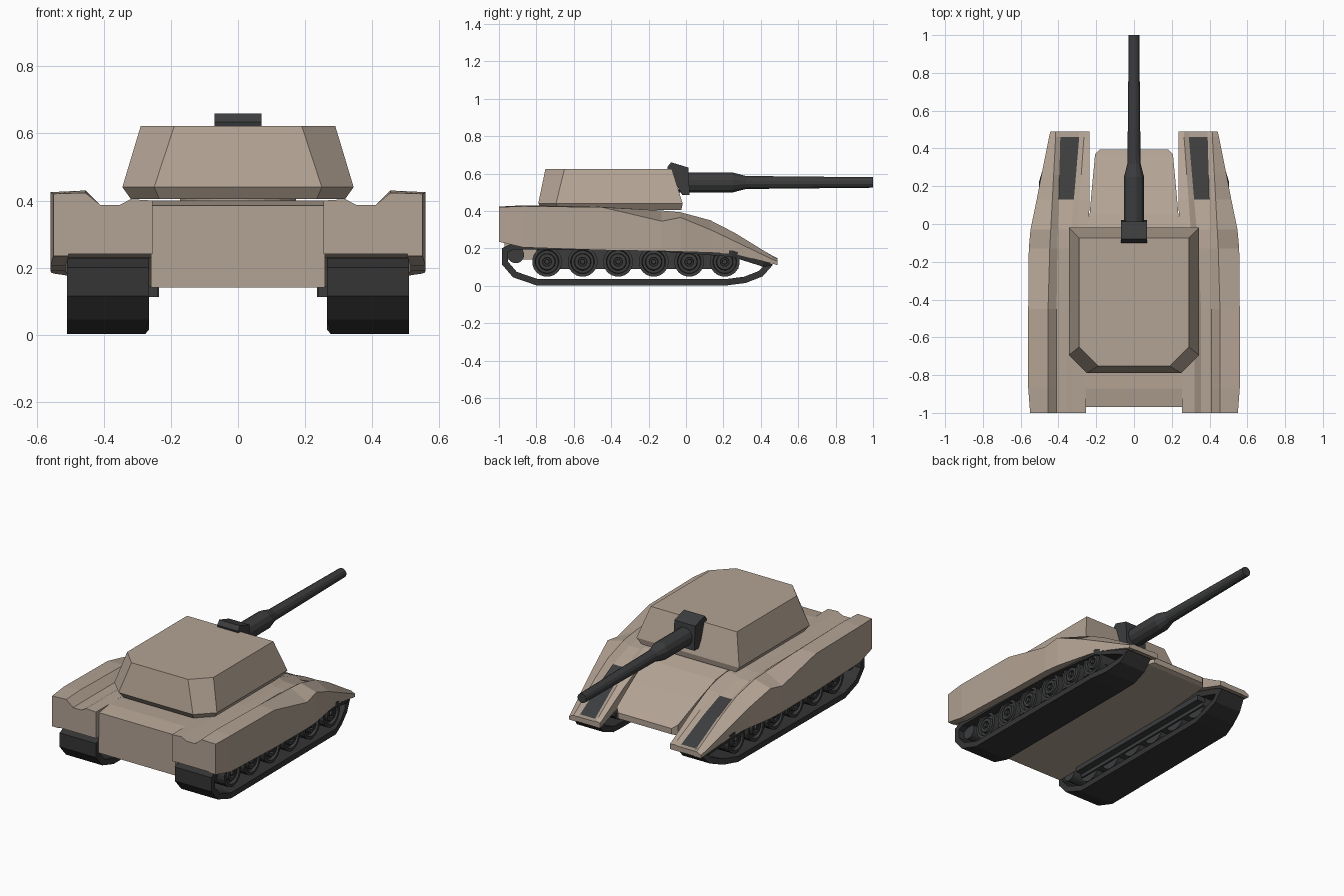
import bpy, bmesh, math

cube = bpy.data.objects.get("Cube")
if cube:
    bpy.data.objects.remove(cube, do_unlink=True)


def material(name, color):
    m = bpy.data.materials.new(name)
    m.use_nodes = True
    m.diffuse_color = color
    bsdf = next(n for n in m.node_tree.nodes if n.type == 'BSDF_PRINCIPLED')
    bsdf.inputs["Base Color"].default_value = color
    bsdf.inputs["Roughness"].default_value = 0.8
    return m


TAN = material("desert tan", (0.45, 0.365, 0.295, 1))
DARK = material("dark grey", (0.045, 0.046, 0.048, 1))
RUBBER = material("track black", (0.035, 0.035, 0.035, 1))


def add_loft(bm, rings, caps=True):
    """Skin a list of equal-length closed rings; returns the faces."""
    vs = [[bm.verts.new(p) for p in r] for r in rings]
    n = len(vs[0])
    faces = []
    for a, b in zip(vs, vs[1:]):
        faces += [bm.faces.new((a[i], a[(i + 1) % n], b[(i + 1) % n], b[i])) for i in range(n)]
    if caps:
        faces += [bm.faces.new(vs[0]), bm.faces.new(vs[-1])]
    return faces


def finish(bm, name, mats, mirror=False):
    bmesh.ops.recalc_face_normals(bm, faces=bm.faces)
    me = bpy.data.meshes.new(name)
    bm.to_mesh(me)
    bm.free()
    for m in mats:
        me.materials.append(m)
    ob = bpy.data.objects.new(name, me)
    bpy.context.scene.collection.objects.link(ob)
    if mirror:
        ob.modifiers.new("Mirror", 'MIRROR').use_mirror_merge = False
    return ob


def loft(name, rings, mat, mirror=False):
    bm = bmesh.new()
    add_loft(bm, rings)
    return finish(bm, name, [mat], mirror)


def circle(r, n, place):
    """Ring of n points; place maps the two circle coordinates to 3D."""
    return [place(r * math.cos(math.tau * (i + 0.5) / n),
                  r * math.sin(math.tau * (i + 0.5) / n)) for i in range(n)]


def box(name, x, y, z, mat, mirror=False):
    return loft(name, [[(a, y[0], z[0]), (a, y[1], z[0]), (a, y[1], z[1]), (a, y[0], z[1])]
                       for a in x], mat, mirror)


# Hull: cross-sections along y (y, half width, bottom, top)
hull = [(-.97, .26, .14, .385), (-.87, .26, .14, .40), (-.05, .255, .14, .395),
        (.05, .235, .14, .365), (.2, .222, .14, .295), (.37, .206, .14, .205),
        (.395, .18, .15, .185)]
loft("hull", [[(-w, y, b), (w, y, b), (w, y, t), (-w, y, t)] for y, w, b, t in hull], TAN)

# Fenders: y, outer x, inner x, skirt bottom, underside, outer top, ridge top, inner top
fender = [(-1.0, .55, .255, .235, .24, .42, .423, .40),
          (-.87, .56, .255, .205, .24, .425, .43, .40),
          (-.45, .56, .255, .19, .23, .42, .422, .40),
          (-.13, .557, .25, .185, .225, .345, .402, .395),
          (-.03, .548, .24, .182, .22, .365, .393, .385),
          (.13, .515, .235, .177, .21, .30, .35, .335),
          (.26, .49, .235, .17, .19, .238, .283, .272),
          (.46, .45, .235, .118, .122, .142, .16, .158),
          (.49, .443, .235, .11, .112, .13, .143, .143)]
bm = bmesh.new()
rings = []
for y, xo, xi, zb, zu, zo, zr, zi in fender:
    f = min(max((y + .3) / .76, 0), 1)              # widening of the trough to the front
    xr, xv, xw, xb = .455 - .04 * f, .41 - .02 * f, .355 - .065 * f, .32 - .055 * f
    zv = min(zr, zi) - .014 * (y < .48)
    rings.append([(x, y, z) for x, z in (
        (xo, zb), (xo, zo), (xr, zr), (xv, zv), (xw, zv), (xb, zi + .004),
        (xi, zi), (xi, zu), (xo - .045, zu), (xo - .045, zb))])
add_loft(bm, rings)
# Dark grille on the trough floor of the sloping nose
bm.faces.ensure_lookup_table()
for i, face in enumerate(bm.faces):
    c = face.calc_center_median()
    if i % 10 == 3 and .13 < c.y < .46:
        face.material_index = 1
finish(bm, "fenders", [TAN, DARK], mirror=True)


# Turret: stacked outlines with chamfered rear corners
def outline(z, x, front, side, xc, rear):
    half = [(x, front, z), (x, side, z), (xc, rear, z)]
    return half + [(-a, b, c) for a, b, c in reversed(half)]


loft("turret", [outline(.405, .32, -.025, -.68, .235, -.765),
                outline(.44, .345, -.018, -.695, .25, -.79),
                outline(.623, .29, -.075, -.65, .19, -.752)], TAN)
loft("turret_ring", [circle(.175, 20, lambda a, b, z=z: (a, b - .4, z)) for z in (.38, .408)], TAN)

# Gun mantlet and barrel
mantlet = [(-.1, .635), (-.08, .66), (.012, .632), (.02, .485), (-.02, .485), (-.095, .615)]
loft("gun_mantlet", [[(x, y, z) for y, z in mantlet] for x in (-.07, .07)], DARK)
barrel = [(-.04, .055), (.25, .055), (.32, .036), (1.0, .029)]
loft("gun_barrel", [circle(r, 12, lambda a, b, y=y: (a, y, .552 + b)) for y, r in barrel], DARK)

# Tracks: closed band narrowing under the nose, thickened inward
path = [(-.985, .2), (-.985, .115), (-.925, .045), (-.8, .002), (.22, .002), (.32, .015),
        (.41, .05), (.465, .112), (.42, .135), (.25, .188), (-.2, .222), (-.93, .228)]
bm = bmesh.new()
add_loft(bm, [[(.265 + .012 * (z < .01), y, z) for y, z in path],
              [(.51 - max(0, y - .2) * .3, y, z) for y, z in path]], caps=False)
tracks = finish(bm, "tracks", [RUBBER])
# Make sure the band faces outward before thickening
me = tracks.data
low = min(me.polygons, key=lambda p: p.center.z)
if low.normal.z > 0:
    me.flip_normals()
solid = tracks.modifiers.new("Thickness", 'SOLIDIFY')
solid.thickness = .034
solid.offset = -1
solid.use_even_offset = True
tracks.modifiers.new("Mirror", 'MIRROR').use_mirror_merge = False

# Road wheels: stepped discs in a row
profile = [(.29, .08), (.485, .08), (.485, .064), (.468, .06), (.468, .046),
           (.485, .042), (.485, .024), (.47, .022), (.47, .014), (.49, .012)]
bm = bmesh.new()
for k in range(6):
    yc = -.743 + .19 * k
    add_loft(bm, [circle(r, 20, lambda a, b, x=x: (x, yc + a, .128 + b)) for x, r in profile])
finish(bm, "road_wheels", [DARK], mirror=True)

# Suspension housing behind the wheels, inner rail and rear drive wheel
box("suspension", (.28, .45), (-.8, .28), (.09, .205), DARK, True)
box("inner_rail", (.238, .29), (-.8, .28), (.112, .145), DARK, True)
loft("drive_wheels", [circle(.045, 16, lambda a, b, x=x: (x, a - .91, .165 + b))
                      for x in (.28, .47)], DARK, True)
